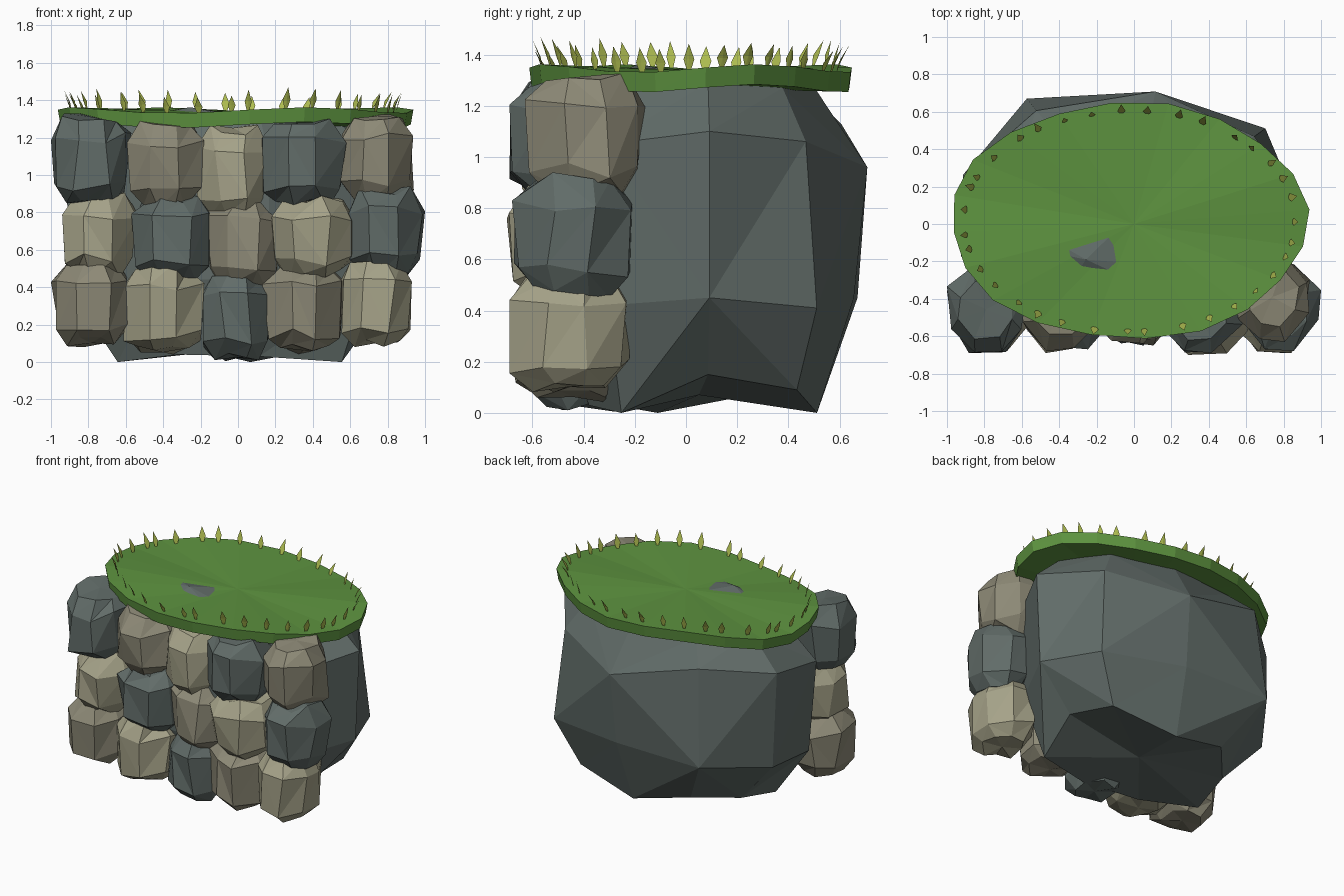
import bpy, bmesh, random
from math import sin, cos, radians, pi
from mathutils import Vector

if "Cube" in bpy.data.objects:
    bpy.data.objects.remove(bpy.data.objects["Cube"])

random.seed(7)

def material(name, rgb):
    m = bpy.data.materials.new(name)
    m.diffuse_color = (*rgb, 1)
    m.use_nodes = True
    m.node_tree.nodes["Principled BSDF"].inputs["Base Color"].default_value = m.diffuse_color
    return m

DARK = material("slate", (0.12, 0.15, 0.14))
MID = material("warm_grey", (0.27, 0.255, 0.185))
LIGHT = material("sandstone", (0.38, 0.365, 0.25))
GRASS = material("grass", (0.11, 0.29, 0.05))
BLADE = material("blade", (0.42, 0.5, 0.08))

def make(name, verts, faces, mat):
    me = bpy.data.meshes.new(name)
    me.from_pydata(verts, [], faces)
    bm = bmesh.new()
    bm.from_mesh(me)
    bmesh.ops.recalc_face_normals(bm, faces=bm.faces)
    bm.to_mesh(me)
    bm.free()
    me.materials.append(mat)
    ob = bpy.data.objects.new(name, me)
    bpy.context.collection.objects.link(ob)
    return ob

def ring_solid(name, rings, bottom, top, mat):
    """Skin stacked rings with triangles and close both ends with fans."""
    n = len(rings[0])
    verts = [v for r in rings for v in r] + [bottom, top]
    b, t, last = len(verts) - 2, len(verts) - 1, (len(rings) - 1) * n
    faces = []
    for k in range(len(rings) - 1):
        for i in range(n):
            j = (i + 1) % n
            a, c, d, e = k*n + i, k*n + j, (k+1)*n + j, (k+1)*n + i
            faces += [(a, c, d), (a, d, e)] if (i + k) % 3 else [(a, c, e), (c, d, e)]
    for i in range(n):
        j = (i + 1) % n
        faces += [(j, i, b), (last + i, last + j, t)]
    return make(name, verts, faces, mat)

# Big core boulder: nine columns, five rings of (rx, ry, column scale, heights)
CORE = [
    (0.64, 0.46, (1, 1.18, .97, 1, .93, 1.05, 1, 1, 1.14),
     (.15, .09, 0, .1, .06, 0, .04, .03, 0)),
    (0.90, 0.61, (1, 1.08, .97, 1.16, 1, 1.02, .95, .97, 1),
     (.45, .41, .45, .45, .38, .34, .45, .43, .42)),
    (0.93, 0.62, (1, .96, 1.04, 1.02, 1.01, 1.05, .95, .97, 1),
     (1.1, 1.06, .96, 1.13, 1.07, 1.0, 1.05, 1.07, 1.05)),
    (0.72, 0.46, (1, 1, .95, 1, .95, 1, 1, .97, 1),
     (1.29, 1.27, 1.27, 1.27, 1.28, 1.28, 1.27, 1.28, 1.28)),
    (0.53, 0.31, (1, .95, .95, 1, .95, 1, .95, .95, 1),
     (1.34, 1.32, 1.31, 1.32, 1.32, 1.32, 1.362, 1.31, 1.31)),
]
rings = []
for rx, ry, scale, zs in CORE:
    angles = [radians(2 + 40*i) for i in range(9)]
    rings.append([(-.02 + rx*s*cos(a), .07 + ry*s*sin(a), z)
                  for a, s, z in zip(angles, scale, zs)])
ring_solid("core_boulder", rings, (0, .05, .07), (0, .06, 1.32), DARK)

# Facing stones: jagged eight-sided rocks fitted to a box
def stone(name, lo, hi, mat):
    rings = []
    for r, z in ((.6, -.95), (.95, -.6), (1, .5), (.66, .95)):
        ring = []
        for i in range(8):
            a = radians(22.5 + 45*i) + random.uniform(-.12, .12)
            q = r * random.uniform(.92, 1.08)
            ring.append(Vector((q*cos(a), q*sin(a), z + random.uniform(-.13, .13))))
        rings.append(ring)
    ends = [Vector((0, 0, -.97)), Vector((0, 0, .97))]
    pts = [v for r in rings for v in r] + ends
    for k in range(3):
        mn, mx = min(p[k] for p in pts), max(p[k] for p in pts)
        for p in pts:
            p[k] = lo[k] + (p[k] - mn) / (mx - mn) * (hi[k] - lo[k])
    ring_solid(name, rings, *ends, mat)

ROWS = {  # x0, x1, z0, z1, front y, colour
    "bottom": [(-1, -.59, .08, .54, -.68, MID), (-.63, -.18, .04, .54, -.69, LIGHT),
               (-.21, .18, .005, .47, -.65, DARK), (.13, .57, .04, .52, -.68, MID),
               (.54, .93, .08, .55, -.69, LIGHT)],
    "middle": [(-.94, -.54, .45, .91, -.67, LIGHT), (-.57, -.14, .42, .90, -.67, DARK),
               (-.18, .24, .39, .87, -.65, MID), (.18, .63, .44, .89, -.70, LIGHT),
               (.59, 1, .45, .94, -.68, DARK)],
    "top": [(-1, -.57, .83, 1.33, -.69, DARK), (-.60, -.18, .81, 1.29, -.68, MID),
            (-.24, .18, .75, 1.27, -.64, LIGHT), (.12, .58, .82, 1.30, -.69, DARK),
            (.55, .94, .84, 1.33, -.63, MID)],
}
for row, stones in ROWS.items():
    for i, (x0, x1, z0, z1, y, mat) in enumerate(stones):
        stone(f"{row}_stone_{i+1}", (x0, y, z0), (x1, y + .47, z1), mat)

# Grass cap: thin wavy disc with its lower rim slightly tucked in
def rim_z(a):
    return 1.346 + .016*cos(4*(a - radians(25)))

N = 20
top, low = [], []
for i in range(N):
    a = 2*pi*(i + .3)/N
    s = 1 + .015*sin(5*a + 1)
    x, y = -.027 + .955*s*cos(a), .017 + .633*s*sin(a)
    top.append((x, y, rim_z(a)))
    low.append((x*.985, y*.985, rim_z(a) - .078))
ring_solid("grass_cap", [low, top], (0, 0, 1.27), (0, 0, 1.34), GRASS)

# Grass blades: narrow leaves standing along the rim, bending outward
verts, faces = [], []
COUNT = 35
for i in range(COUNT):
    a = 2*pi*(i + random.uniform(-.25, .25))/COUNT
    base = Vector((-.025 + .87*cos(a), .015 + .575*sin(a), rim_z(a) - .01))
    out = Vector((cos(a), sin(a), 0))
    side = Vector((-sin(a), cos(a), 0)) * random.uniform(.018, .023)
    h, lean = random.uniform(.09, .12), random.uniform(.02, .055)
    mid = base + out*lean*.3 + Vector((0, 0, h*.45))
    tip = base + out*lean + Vector((0, 0, h))
    k = len(verts)
    verts += [base - side*.3, base + side*.3, mid + side, tip, mid - side, mid + out*.004]
    faces += [(k, k+1, k+5), (k+1, k+2, k+5), (k+2, k+3, k+5),
              (k+3, k+4, k+5), (k+4, k, k+5), (k, k+4, k+3, k+2, k+1)]
make("grass_blades", verts, faces, BLADE)
